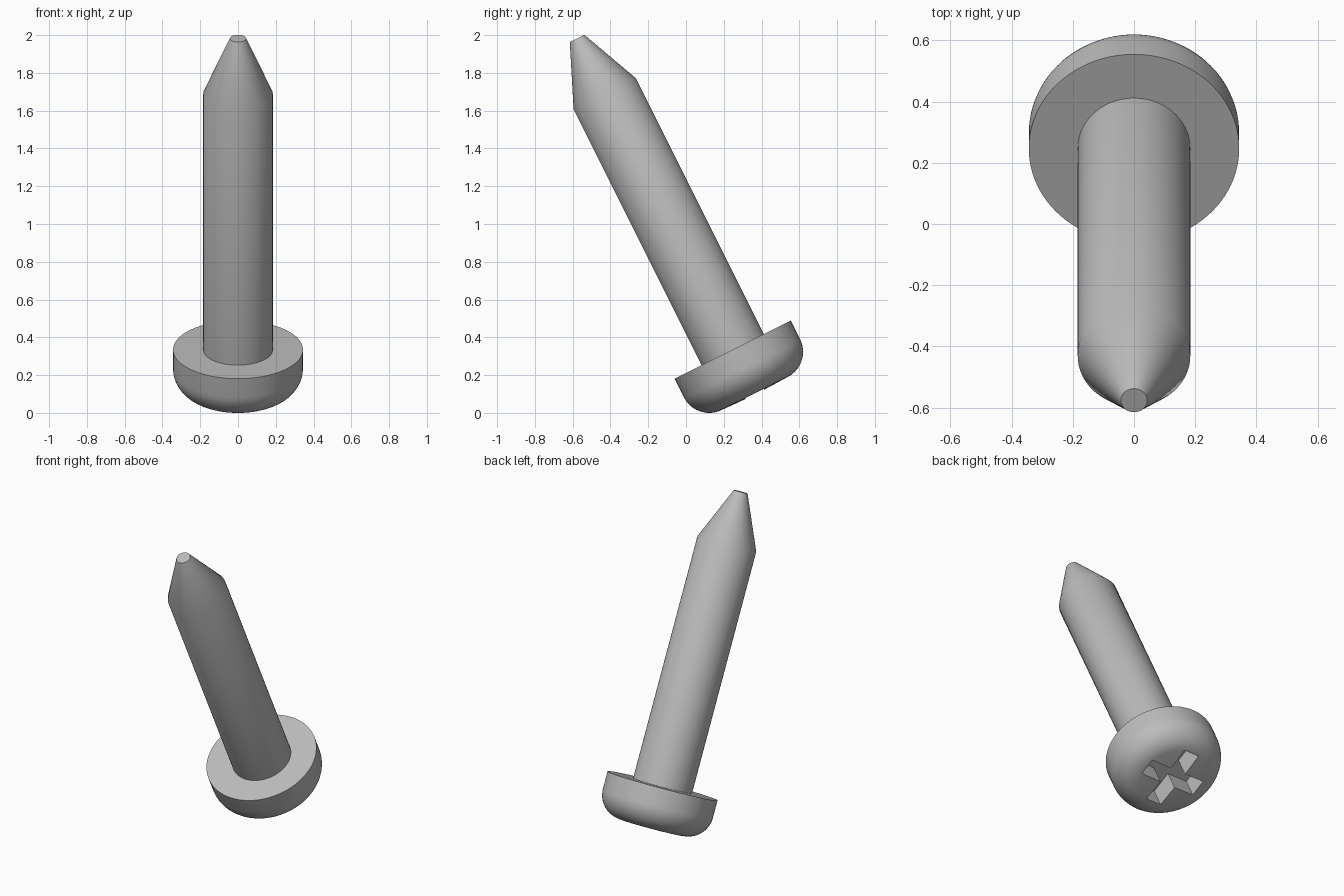
import bpy
import bmesh
from math import sin, cos, pi, radians, atan

if "Cube" in bpy.data.objects:
    bpy.data.objects.remove(bpy.data.objects["Cube"], do_unlink=True)

SEGMENTS = 96
TILT = atan(0.5)
SEAT = (0, 0.247, 0.335)      # centre of the flat face under the shank

steel = bpy.data.materials.new("grey_steel")
steel.use_nodes = True
GREY = (0.5, 0.5, 0.5, 1)
steel.diffuse_color = GREY
steel.node_tree.nodes["Principled BSDF"].inputs["Base Color"].default_value = GREY


def add_object(name, bm):
    bmesh.ops.recalc_face_normals(bm, faces=bm.faces)
    mesh = bpy.data.meshes.new(name)
    bm.to_mesh(mesh)
    bm.free()
    mesh.materials.append(steel)
    obj = bpy.data.objects.new(name, mesh)
    bpy.context.collection.objects.link(obj)
    obj.location = SEAT
    obj.rotation_euler = (TILT, 0, 0)
    return obj


def lathe(name, profile):
    """Stack rings of (radius, height) and close both ends."""
    bm = bmesh.new()
    rings = []
    for r, z in profile:
        rings.append([bm.verts.new((r * cos(2 * pi * i / SEGMENTS),
                                    r * sin(2 * pi * i / SEGMENTS), z))
                      for i in range(SEGMENTS)])
    for a, b in zip(rings, rings[1:]):
        for i in range(SEGMENTS):
            j = (i + 1) % SEGMENTS
            bm.faces.new((a[i], a[j], b[j], b[i]))
    bm.faces.new(rings[0])
    bm.faces.new(rings[-1])
    return add_object(name, bm)


def cross_prism(name, reach, half, low, high):
    """A plus-shaped block with four equal arms."""
    bm = bmesh.new()
    outline = []
    for k in range(4):
        c, s = round(cos(k * pi / 2)), round(sin(k * pi / 2))
        for x, y in ((reach, -half), (reach, half), (half, half)):
            outline.append(bm.verts.new((c * x - s * y, s * x + c * y, low)))
    face = bm.faces.new(outline)
    top = bmesh.ops.extrude_face_region(bm, geom=[face])["geom"]
    for v in top:
        if isinstance(v, bmesh.types.BMVert):
            v.co.z = high
    return add_object(name, bm)


def activate(obj):
    bpy.ops.object.select_all(action="DESELECT")
    obj.select_set(True)
    bpy.context.view_layer.objects.active = obj


# Shank with a blunt conical point
shank = lathe("shank", [(0.184, -0.03), (0.184, 1.515), (0.043, 1.842)])

# Pan head: straight rim, rounded shoulder, nearly flat crown
FILLET = 0.15
profile = [(0.344, 0)]
for i in range(13):
    a = radians(85) * i / 12
    profile.append((0.194 + FILLET * cos(a), -0.11 - FILLET * sin(a)))
profile += [(0.12, -0.263), (0.04, -0.265)]
head = lathe("head", profile)

# Cross-shaped driver recess
cutter = cross_prism("recess_cutter", 0.2, 0.055, -0.4, -0.125)
cutter.hide_render = True
bpy.context.view_layer.update()
activate(head)
cut = head.modifiers.new("recess", "BOOLEAN")
cut.operation = "DIFFERENCE"
cut.solver = "EXACT"
cut.object = cutter
bpy.ops.object.modifier_apply(modifier=cut.name)
bpy.data.objects.remove(cutter, do_unlink=True)

for part in (shank, head):
    activate(part)
    bpy.ops.object.shade_smooth_by_angle(angle=radians(30))
